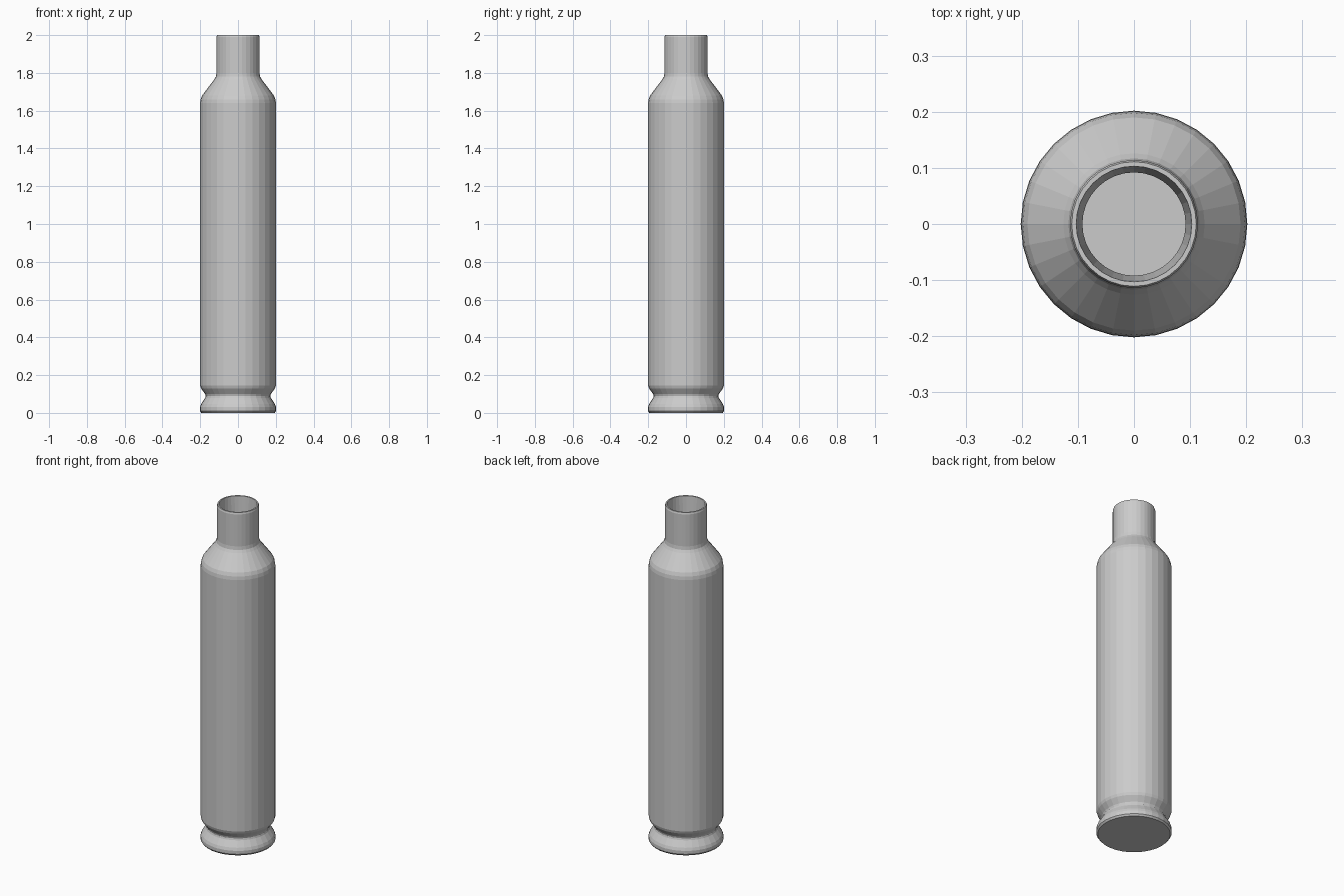
import bpy, bmesh, math

if "Cube" in bpy.data.objects:
    bpy.data.objects.remove(bpy.data.objects["Cube"])

SIDES = 32

# Outer silhouette from base centre to the mouth, as (radius, height)
outer = [(0.194, 0.0), (0.202, 0.01), (0.202, 0.03), (0.196, 0.046),
         (0.174, 0.08), (0.171, 0.09), (0.174, 0.10),
         (0.196, 0.13), (0.201, 0.145),
         (0.201, 1.64), (0.198, 1.66), (0.19, 1.68),
         (0.126, 1.765), (0.117, 1.78), (0.114, 1.80),
         (0.114, 1.99), (0.111, 2.0)]
# Hollow inside, from the mouth down to the floor
inner = [(0.103, 2.0), (0.092, 1.79), (0.172, 1.66), (0.172, 0.16)]


def lathe(name, profile, sides):
    """Spin a profile round z and close both ends with flat discs."""
    bm = bmesh.new()
    rings = []
    for r, z in profile:
        rings.append([bm.verts.new((r * math.cos(2 * math.pi * i / sides),
                                    r * math.sin(2 * math.pi * i / sides), z))
                      for i in range(sides)])
    for a, b in zip(rings, rings[1:]):
        for i in range(sides):
            j = (i + 1) % sides
            bm.faces.new((a[i], a[j], b[j], b[i]))
    bm.faces.new(rings[0][::-1])
    bm.faces.new(rings[-1])
    bmesh.ops.recalc_face_normals(bm, faces=bm.faces)
    mesh = bpy.data.meshes.new(name)
    bm.to_mesh(mesh)
    bm.free()
    obj = bpy.data.objects.new(name, mesh)
    bpy.context.collection.objects.link(obj)
    return obj


# Necked hollow case with grooved base rim
lathe("hollow_case", outer + inner, SIDES)
